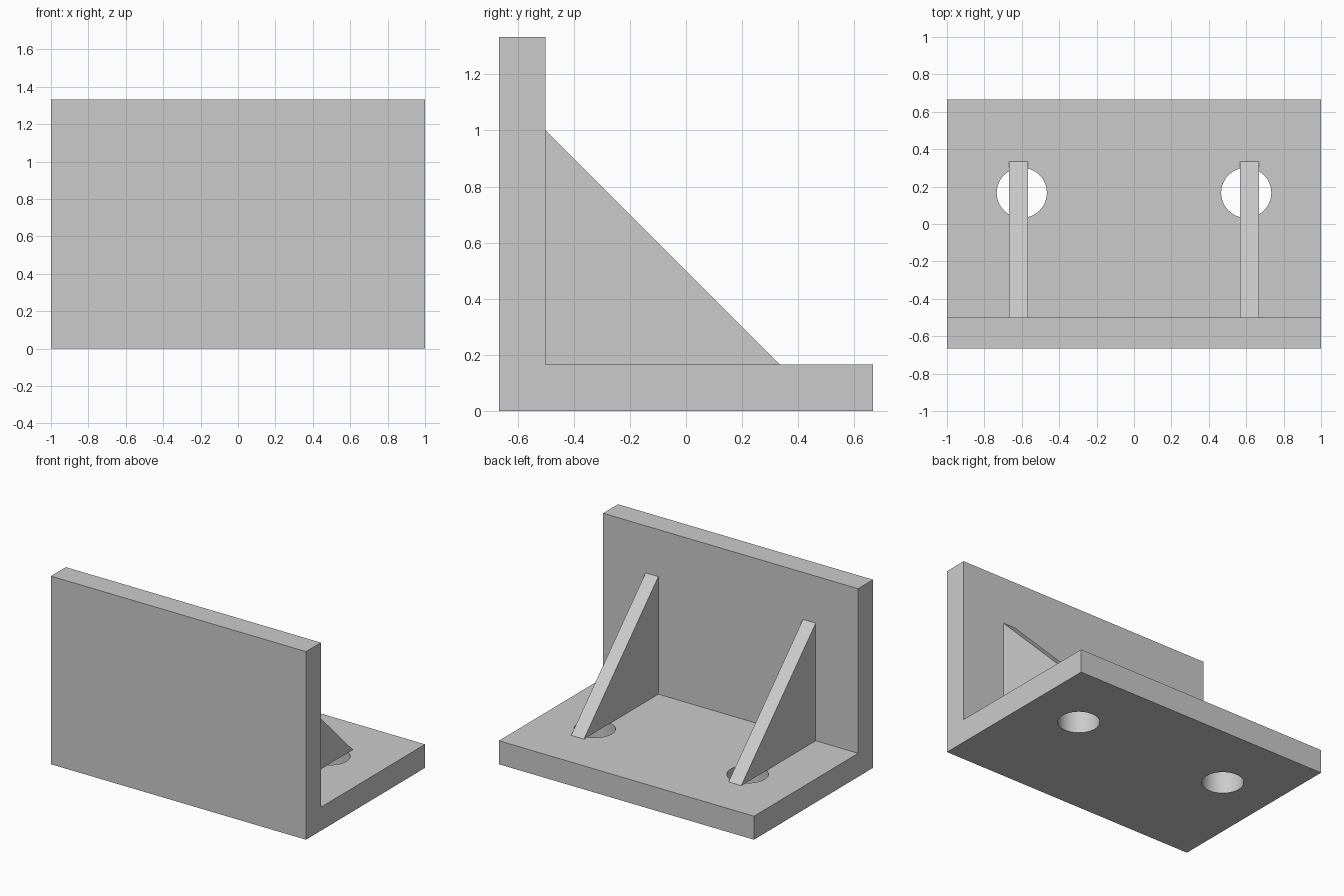
import bpy
import bmesh
from mathutils import Vector

if "Cube" in bpy.data.objects:
    bpy.data.objects.remove(bpy.data.objects["Cube"], do_unlink=True)

HALF_DEPTH = 2 / 3
THICK = 1 / 6
HEIGHT = 4 / 3
WALL_BACK = THICK - HALF_DEPTH
GUSSET_X, GUSSET_WIDTH = 0.617, 0.1
HOLE_X, HOLE_Y, HOLE_RADIUS = 0.6, THICK, 0.134

# Single grey metal
grey = bpy.data.materials.new("plain_grey")
grey.use_nodes = True
colour = (0.6, 0.6, 0.6, 1)
grey.diffuse_color = colour
grey.node_tree.nodes["Principled BSDF"].inputs["Base Color"].default_value = colour


def extrude_profile(name, profile, x0, x1):
    """Make a solid from a (y, z) outline swept along x."""
    bm = bmesh.new()
    face = bm.faces.new([bm.verts.new((x0, y, z)) for y, z in profile])
    swept = bmesh.ops.extrude_face_region(bm, geom=[face], use_keep_orig=True)
    moved = [v for v in swept["geom"] if isinstance(v, bmesh.types.BMVert)]
    bmesh.ops.translate(bm, verts=moved, vec=Vector((x1 - x0, 0, 0)))
    bmesh.ops.recalc_face_normals(bm, faces=bm.faces)
    mesh = bpy.data.meshes.new(name)
    bm.to_mesh(mesh)
    bm.free()
    mesh.materials.append(grey)
    obj = bpy.data.objects.new(name, mesh)
    bpy.context.collection.objects.link(obj)
    return obj


def drill(target, x, y, radius):
    """Cut a vertical round hole through the base plate."""
    bpy.ops.mesh.primitive_cylinder_add(
        vertices=64, radius=radius, depth=THICK * 2, location=(x, y, THICK / 2))
    cutter = bpy.context.object
    cutter.hide_render = True
    cutter.data.materials.append(grey)
    bpy.ops.object.select_all(action="DESELECT")
    bpy.context.view_layer.objects.active = target
    target.select_set(True)
    cut = target.modifiers.new("hole", "BOOLEAN")
    cut.operation = "DIFFERENCE"
    cut.solver = "EXACT"
    cut.object = cutter
    bpy.ops.object.modifier_apply(modifier=cut.name)
    bpy.data.objects.remove(cutter, do_unlink=True)


# L-shaped body: upright wall and base plate in one piece
body = extrude_profile("bracket_body", [
    (-HALF_DEPTH, 0), (HALF_DEPTH, 0), (HALF_DEPTH, THICK),
    (WALL_BACK, THICK), (WALL_BACK, HEIGHT), (-HALF_DEPTH, HEIGHT)], -1, 1)

# Bolt holes and triangular gussets on both sides
for side, sign in (("left", 1), ("right", -1)):
    drill(body, sign * HOLE_X, HOLE_Y, HOLE_RADIUS)
    centre = sign * GUSSET_X
    extrude_profile(side + "_gusset", [
        (WALL_BACK, THICK), (1 / 3, THICK), (WALL_BACK, 1)],
        centre - GUSSET_WIDTH / 2, centre + GUSSET_WIDTH / 2)

# Smooth hole walls, crisp plate edges
bpy.ops.object.select_all(action="DESELECT")
bpy.context.view_layer.objects.active = body
body.select_set(True)
bpy.ops.object.shade_smooth_by_angle()
